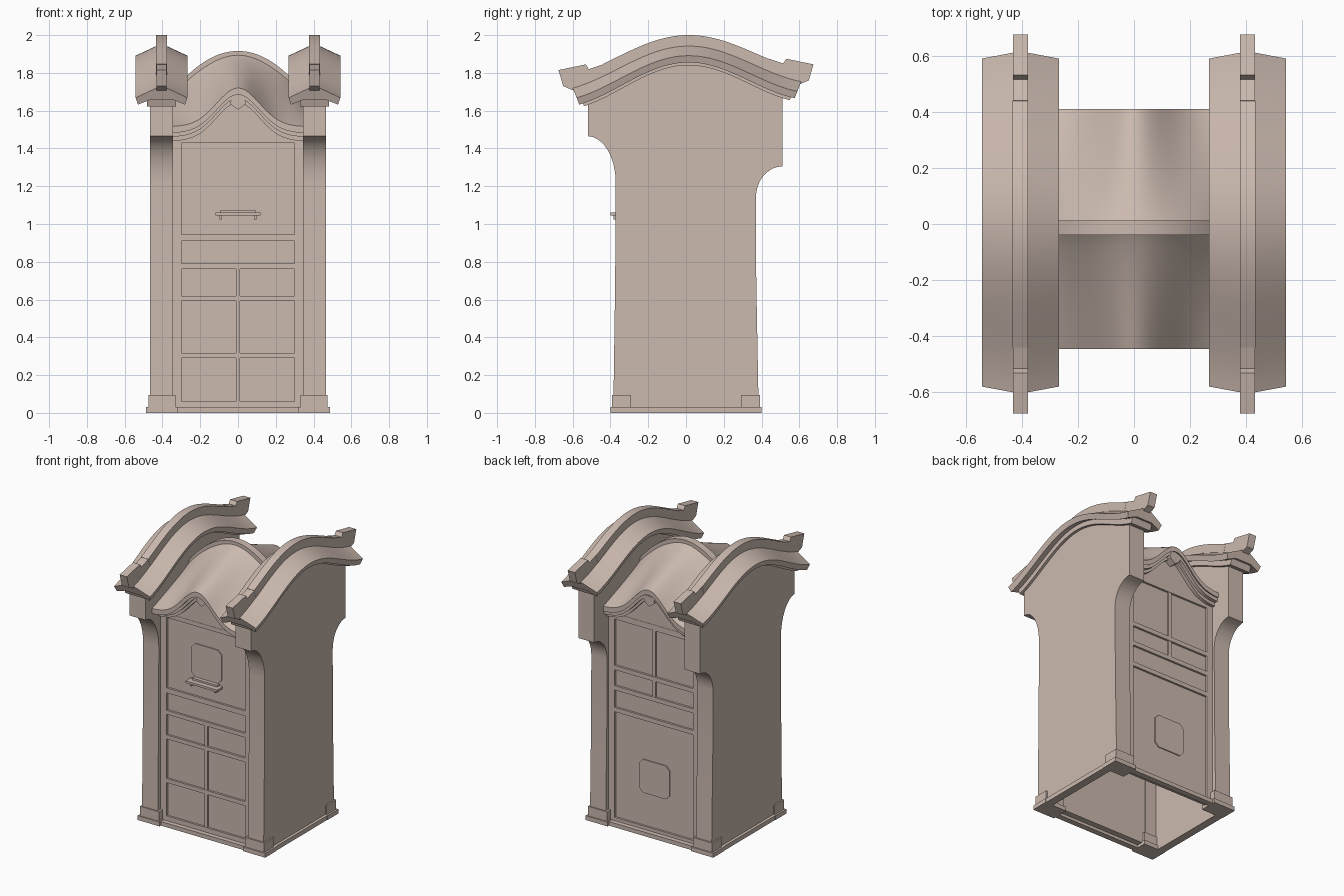
import bpy, bmesh
from math import cos, sin, pi, exp, radians

cube = bpy.data.objects.get("Cube")
if cube:
    bpy.data.objects.remove(cube, do_unlink=True)

CLAY = (0.60, 0.49, 0.43, 1)
clay = bpy.data.materials.new("warm clay")
clay.use_nodes = True
clay.diffuse_color = CLAY
clay.node_tree.nodes["Principled BSDF"].inputs["Base Color"].default_value = CLAY
parts = []


def loft(name, rings):
    """Skin closed rings of points one after another and cap both ends."""
    bm = bmesh.new()
    loops = [[bm.verts.new(p) for p in ring] for ring in rings]
    n = len(loops[0])
    for a, b in zip(loops, loops[1:]):
        for i in range(n):
            j = (i + 1) % n
            bm.faces.new((a[i], a[j], b[j], b[i]))
    bm.faces.new(loops[0])
    bm.faces.new(loops[-1])
    bmesh.ops.recalc_face_normals(bm, faces=bm.faces)
    mesh = bpy.data.meshes.new(name)
    bm.to_mesh(mesh)
    bm.free()
    mesh.materials.append(clay)
    obj = bpy.data.objects.new(name, mesh)
    bpy.context.collection.objects.link(obj)
    parts.append(obj)
    return obj


def prism_x(name, yz, x0, x1):
    return loft(name, [[(x, y, z) for y, z in yz] for x in (x0, x1)])


def prism_y(name, xz, y0, y1):
    return loft(name, [[(x, y, z) for x, z in xz] for y in (y0, y1)])


def box(name, x0, x1, y0, y1, z0, z1):
    return prism_x(name, [(y0, z0), (y1, z0), (y1, z1), (y0, z1)], x0, x1)


def span(a, b, n):
    return [a + (b - a) * i / n for i in range(n + 1)]


# Curves shared by the roofs
def gable(t):
    """Underside height of the two side roofs along y."""
    return 1.855 - 0.11 * (1 - cos(pi * t / 0.68)) + 0.032 * t


def eave(x):
    return 1.515 + 0.205 * exp(-(x / 0.16) ** 2)


def crown(x):
    return 1.91 - 1.8 * x * x


def sweep(name, section, cx, t0, t1):
    """Carry an (x, height) section along the side roof curve."""
    return loft(name, [[(cx + x, t * (1 + 0.7 * h), gable(t) + h) for x, h in section]
                       for t in span(t0, t1, 36)])


def flare(y0, y1, z0, z1):
    """Quarter curve swelling from the post out to the bracket."""
    return [(y0 + (y1 - y0) * (1 - cos(a)), z0 + (z1 - z0) * sin(a))
            for a in span(0, pi / 2, 8)]


# Side walls: thin outer skin plus inner layer with corner posts
front_edge = [(-0.385, 0), (-0.375, 0.7)] + flare(-0.372, -0.52, 1.22, 1.465)
back_edge = [(0.385, 0), (0.372, 0.7)] + flare(0.37, 0.51, 1.14, 1.305)
top_edge = [(t, gable(t) + 0.028) for t in span(-0.52, 0.51, 30)]
outline = front_edge + top_edge + back_edge[::-1]
hollow = [(0.30, 0), (0.30, 1.42), (-0.30, 1.42), (-0.30, 0)]

roof_half = [(0.06, 0.025), (0.125, 0.0), (0.137, 0.036), (0, 0.1)]
roof_section = roof_half + [(-x, h) for x, h in roof_half[-2::-1]]
ridge_section = [(-0.028, 0.08), (0.028, 0.08), (0.028, 0.145), (-0.028, 0.145)]
trim_section = [(-0.078, -0.015), (0.078, -0.015), (0.078, 0.03), (-0.078, 0.03)]
ridge_tip = [(0.675, 1.815), (0.53, 1.845), (0.515, 1.82), (0.44, 1.845), (0.42, 1.83),
             (0.42, 1.76), (0.58, 1.70), (0.65, 1.73)]

for side, s in (("left", 1), ("right", -1)):
    prism_x(side + "_wall_skin", outline, s * 0.43, s * 0.465)
    prism_x(side + "_wall_posts", outline + hollow, s * 0.345, s * 0.43)
    cx = s * 0.405
    sweep(side + "_roof", roof_section, cx, -0.565, 0.575)
    sweep(side + "_roof_trim", trim_section, cx, -0.545, 0.555)
    sweep(side + "_ridge", ridge_section, cx, -0.40, 0.40)
    for end, d, dz in (("front", -1, 0), ("back", 1, 0.03)):
        prism_x(f"{side}_{end}_ridge_tip", [(d * y, z + dz) for y, z in ridge_tip],
                cx - 0.027, cx + 0.027)
        # Stepped foot under each corner post
        box(f"{side}_{end}_foot", s * 0.33, s * 0.475, d * 0.29, d * 0.393, 0, 0.095)
        box(f"{side}_{end}_foot_base", s * 0.32, s * 0.488, d * 0.28, d * 0.4, 0, 0.03)
    box(side + "_plinth", s * 0.44, s * 0.485, -0.395, 0.395, 0, 0.03)

# Central roof, blending from the arched crown to the bell-shaped eaves
xs = span(-0.35, 0.35, 40)


def roof_ring(y, thick=0.035, lift=0.0):
    f = min(1, abs(y + 0.015) / 0.43) ** 0.85
    top = [(x, y, crown(x) + (eave(x) - crown(x)) * f + lift) for x in xs]
    return top + [(x, y, z - thick) for x, y, z in reversed(top)]


loft("central_roof", [roof_ring(y) for y in span(-0.445, -0.015, 14) + span(-0.015, 0.41, 14)[1:]])
ridge_ring = roof_ring(-0.015, 0.03, 0.006)
loft("central_ridge", [[(x, y, z) for x, _, z in ridge_ring] for y in (-0.04, 0.012)])


def arch_band(name, low, high, y0, y1, floor=None):
    """Strip following the bell-shaped eave, or filled down to a floor height."""
    top = [(x, eave(x) - high) for x in xs]
    base = [(x, eave(x) - low if floor is None else floor) for x in reversed(xs)]
    return prism_y(name, top + base, y0, y1)


def octagon(cz, r, cut):
    q = r - cut
    return [(x, cz + z) for x, z in ((-q, -r), (q, -r), (r, -q), (r, q),
                                     (q, r), (-q, r), (-r, q), (-r, -q))]


def facade(end, d, rails, mullions, oct_z):
    """Panelled wall with stiles, rails, mullions, octagonal plate and arched head."""
    box(end + "_wall", -0.35, 0.35, d * 0.305, d * 0.338, 0.02, 1.46)
    for s in (1, -1):
        box(end + "_stile", s * 0.30, s * 0.347, d * 0.33, d * 0.352, 0.02, 1.46)
    for z0, z1 in rails:
        box(end + "_rail", -0.302, 0.302, d * 0.33, d * 0.352, z0, z1)
    for z0, z1 in mullions:
        box(end + "_mullion", -0.011, 0.011, d * 0.33, d * 0.350, z0, z1)
    prism_y(end + "_octagon_plate", octagon(oct_z, 0.115, 0.028), d * 0.336, d * 0.345)
    box(end + "_plinth", -0.34, 0.34, d * 0.345, d * 0.385, 0, 0.028)
    arch_band(end + "_gable_wall", 0, 0.03, d * 0.305, d * 0.350, floor=1.43)
    arch_band(end + "_upper_moulding", 0.055, 0.03, d * 0.34, d * 0.400)
    arch_band(end + "_lower_moulding", 0.078, 0.05, d * 0.34, d * 0.375)
    prism_y(end + "_keystone", [(0, 1.605), (0.04, 1.635), (0.035, 1.675),
                                (-0.035, 1.675), (-0.04, 1.635)], d * 0.34, d * 0.402)


facade("front", -1,
       [(0.02, 0.06), (0.29, 0.318), (0.592, 0.62), (0.762, 0.79), (0.91, 0.945), (1.435, 1.46)],
       [(0.06, 0.29), (0.318, 0.592), (0.62, 0.762)], 1.19)
facade("back", 1,
       [(0.02, 0.05), (0.78, 0.81), (0.93, 0.96), (1.07, 1.10), (1.42, 1.46)],
       [(0.96, 1.07), (1.10, 1.42)], 0.39)

# Small shelf under the front octagon
box("shelf", -0.12, 0.12, -0.40, -0.335, 1.045, 1.06)
box("shelf_lip", -0.095, 0.095, -0.365, -0.335, 1.06, 1.072)
for s in (1, -1):
    box("shelf_bracket", s * 0.085, s * 0.097, -0.385, -0.335, 1.025, 1.045)

# Smooth the curved surfaces and keep the edges sharp
bpy.ops.object.select_all(action="DESELECT")
for obj in parts:
    obj.select_set(True)
bpy.context.view_layer.objects.active = parts[0]
bpy.ops.object.shade_smooth_by_angle(angle=radians(30))
